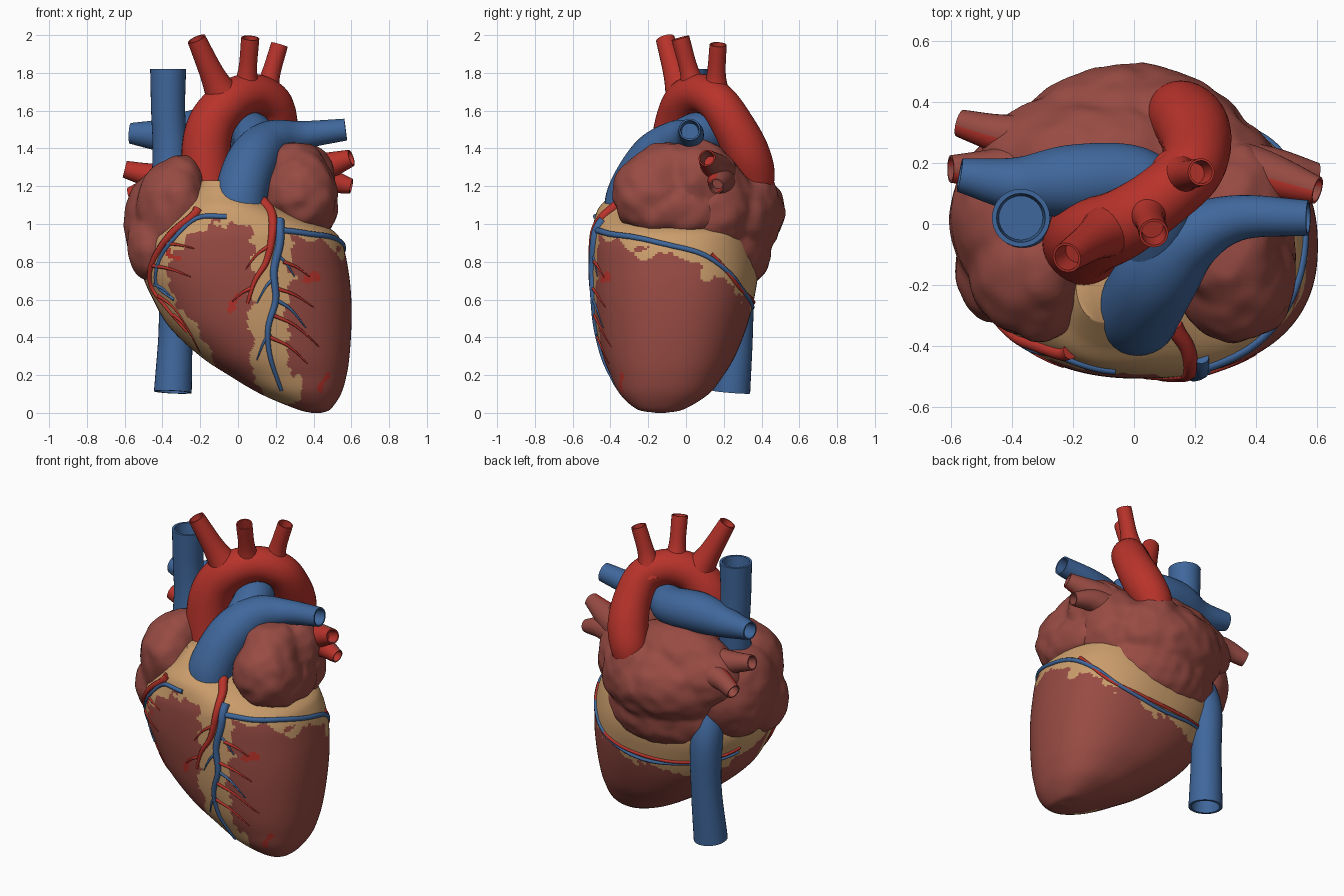
import bpy, bmesh, math
from mathutils import Vector, Matrix, noise
from mathutils.bvhtree import BVHTree

cube = bpy.data.objects.get("Cube")
if cube:
    bpy.data.objects.remove(cube)


def material(name, r, g, b):
    m = bpy.data.materials.new(name)
    m.use_nodes = True
    m.diffuse_color = (r, g, b, 1)
    m.node_tree.nodes["Principled BSDF"].inputs["Base Color"].default_value = (r, g, b, 1)
    return m


MUSCLE = material("muscle", .31, .07, .056)
RED = material("artery_red", .48, .033, .024)
BLUE = material("vein_blue", .05, .135, .33)
FAT = material("fat_tan", .6, .34, .15)


def spline(points, steps):
    """Smooth curve through points of any dimension."""
    p = [Vector(q) for q in points]
    p = [2 * p[0] - p[1]] + p + [2 * p[-1] - p[-2]]
    out = []
    for a, b, c, d in zip(p, p[1:], p[2:], p[3:]):
        for k in range(steps):
            t = k / steps
            out.append((2 * b + (c - a) * t + (2 * a - 5 * b + 4 * c - d) * t ** 2
                        + (3 * b - a - 3 * c + d) * t ** 3) / 2)
    return out + [p[-2]]


def finish(name, bm, *mats):
    bmesh.ops.recalc_face_normals(bm, faces=bm.faces)
    mesh = bpy.data.meshes.new(name)
    bm.to_mesh(mesh)
    bm.free()
    for m in mats:
        mesh.materials.append(m)
    obj = bpy.data.objects.new(name, mesh)
    bpy.context.collection.objects.link(obj)
    bpy.ops.object.select_all(action='DESELECT')
    obj.select_set(True)
    bpy.context.view_layer.objects.active = obj
    bpy.ops.object.shade_smooth_by_angle(angle=math.radians(50))
    return obj


def loft(rings):
    """Skin a stack of equal rings and cap both ends."""
    bm = bmesh.new()
    rows = [[bm.verts.new(c) for c in ring] for ring in rings]
    n = len(rows[0])
    for a, b in zip(rows, rows[1:]):
        for i in range(n):
            j = (i + 1) % n
            bm.faces.new((a[i], a[j], b[j], b[i]))
    bm.faces.new(rows[0])
    bm.faces.new(rows[-1])
    return bm


def tube(name, path, mat, sides=24, mouth=True, steps=8, front_mat=None):
    """Round vessel along (x, y, z, radius) points, with a hollow mouth at its end."""
    pts = spline(path, steps)
    pos = [Vector(p[:3]) for p in pts]
    stations, u = [], None
    for i, p in enumerate(pos):
        t = (pos[min(i + 1, len(pos) - 1)] - pos[max(i - 1, 0)]).normalized()
        u = t.orthogonal() if u is None else u - t * u.dot(t)
        u = u.normalized()
        stations.append((p, u, t.cross(u), pts[i][3]))
    if mouth:
        p, u, v, r = stations[-1]
        stations += [(p, u, v, r * .84), (p - t * .08, u, v, r * .76)]
    turn = [math.tau * k / sides for k in range(sides)]
    bm = loft([[p + r * (u * math.cos(a) + v * math.sin(a)) for a in turn]
               for p, u, v, r in stations])
    mats = [mat]
    if front_mat:
        mats.append(front_mat)
        bmesh.ops.recalc_face_normals(bm, faces=bm.faces)
        for f in bm.faces:
            f.material_index = int(f.normal.y < -.15)
    return finish(name, bm, *mats)


def blob(name, ellipsoids, mat, lump):
    """Lumpy chamber fused from ellipsoids (x, y, z, rx, ry, rz)."""
    bm = bmesh.new()
    for x, y, z, rx, ry, rz in ellipsoids:
        place = Matrix.Translation((x, y, z)) @ Matrix.Diagonal((rx, ry, rz, 1))
        made = bmesh.ops.create_icosphere(bm, subdivisions=5, radius=1, matrix=place)
        for v in made["verts"]:
            out = (v.co - Vector((x, y, z))).normalized()
            v.co += out * lump * (noise.noise(v.co * 14) + .8 * noise.noise(v.co * 6))
    obj = finish(name, bm, mat)
    remesh = obj.modifiers.new("fuse", 'REMESH')
    remesh.mode = 'VOXEL'
    remesh.voxel_size = .016
    remesh.use_smooth_shade = True
    soften = obj.modifiers.new("soften", 'SMOOTH')
    soften.iterations = 6
    return obj


# Ventricles: stacked rings given as z, left, right, front, back
LEVELS = [(0, .39, .44, -.16, -.11), (.02, .31, .49, -.26, -.01), (.1, .12, .545, -.35, .12),
          (.2, -.05, .575, -.4, .2), (.3, -.2, .59, -.44, .26), (.45, -.36, .6, -.475, .32),
          (.6, -.45, .6, -.495, .36), (.75, -.51, .585, -.505, .38), (.9, -.5, .55, -.505, .36),
          (.98, -.45, .48, -.495, .33), (1.08, -.33, .25, -.465, .2), (1.15, -.25, .12, -.4, .08),
          (1.23, -.19, 0, -.32, -.05)]


def squircle(level, n=200):
    z, x0, x1, y0, y1 = level
    ring = []
    for k in range(n):
        c, s = math.cos(math.tau * k / n), math.sin(math.tau * k / n)
        m = (abs(c) ** 2.3 + abs(s) ** 2.3) ** (-1 / 2.3)
        ring.append(((x0 + x1) / 2 + m * c * (x1 - x0) / 2, (y0 + y1) / 2 + m * s * (y1 - y0) / 2, z))
    return ring


def strip_distance(p, line):
    best = 9
    for a, b in zip(line, line[1:]):
        a, b = Vector(a), Vector(b)
        t = max(0, min(1, (p - a).dot(b - a) / (b - a).length_squared))
        best = min(best, (p - a - (b - a) * t).length)
    return best


MID_GROOVE = [(.17, 1.1), (.19, .8), (.17, .5), (.16, .3), (.23, .14)]
SIDE_GROOVE = [(-.2, 1.08), (-.4, .86), (-.45, .65), (-.36, .5), (-.2, .32)]
RED_PATCHES = [[(-.05, .54), (0, .62)], [(.43, .13), (.47, .19)], [(.35, .68), (.4, .72)],
               [(-.36, .84), (-.32, .82)]]


def surface_colour(c):
    """0 muscle, 1 fat, 2 red patch."""
    ragged = .05 * noise.noise(c * 9) + .04 * noise.noise(c * 20)
    crown = c.z - (.71 + .2 * c.x - .6 * c.y + .7 * c.x * min(c.y, 0))
    flat = Vector((c.x, c.z))
    if crown > ragged * 1.3:
        return 1
    if c.y > -.15:
        return 0
    if min(strip_distance(flat, p) for p in RED_PATCHES) < .016 + ragged * .5:
        return 2
    return int(strip_distance(flat, MID_GROOVE) < .1 + ragged
               or strip_distance(flat, SIDE_GROOVE) < .07 + ragged)


bm = loft([squircle(level) for level in spline(LEVELS, 14)])
for f in bm.faces:
    f.material_index = surface_colour(f.calc_center_median())
surface = BVHTree.FromBMesh(bm)
finish("ventricles", bm, MUSCLE, FAT, RED)

# Atria
blob("right_atrium", [(-.38, .02, 1, .225, .28, .3), (-.35, -.15, 1.08, .19, .22, .26),
                      (-.46, -.14, .88, .13, .18, .18), (-.3, -.13, 1.23, .12, .16, .14),
                      (-.31, -.24, 1.11, .13, .15, .18)], MUSCLE, .011)
blob("left_atrium", [(-.01, .23, 1.06, .4, .29, .27), (0, .21, .87, .37, .24, .23),
                     (-.25, .2, 1.14, .26, .21, .2), (.27, .14, 1.1, .21, .22, .26),
                     (-.08, .2, 1.22, .36, .2, .19), (.12, .36, 1.12, .14, .13, .2)], MUSCLE, .014)
blob("left_auricle", [(.33, -.18, 1.16, .2, .21, .21), (.32, .06, 1.23, .19, .21, .215),
                      (.39, -.07, 1.07, .14, .26, .14), (.31, -.1, 1.3, .16, .18, .135)], MUSCLE, .016)

# Aorta and its three arch branches
tube("aorta", [(-.15, -.08, 1.05, .13), (-.17, -.06, 1.35, .13), (-.14, -.04, 1.53, .125),
               (-.04, 0, 1.65, .115), (.08, .08, 1.69, .105), (.18, .17, 1.64, .105),
               (.205, .25, 1.52, .112), (.19, .32, 1.38, .12), (.15, .36, 1.25, .11),
               (.12, .35, 1.1, .08)], RED, 32, mouth=False)
for name, path in {
    "right_arch_branch": [(-.05, 0, 1.62, .11), (-.13, -.05, 1.78, .068), (-.22, -.11, 1.98, .05)],
    "middle_arch_branch": [(.04, .06, 1.66, .1), (.05, .02, 1.8, .052), (.065, -.03, 1.985, .048)],
    "left_arch_branch": [(.14, .16, 1.65, .09), (.17, .16, 1.78, .052), (.22, .17, 1.95, .045)],
}.items():
    tube(name, path, RED)

# Great veins and pulmonary trunk
for name, path in {
    "upper_vena_cava": [(-.36, 0, 1.15, .1), (-.36, .02, 1.4, .092), (-.37, .02, 1.6, .09),
                        (-.37, .02, 1.82, .095)],
    "lower_vena_cava": [(-.34, .2, .95, .08), (-.33, .26, .75, .095), (-.33, .265, .45, .09),
                        (-.345, .24, .11, .1)],
    "left_pulmonary_artery": [(.01, -.29, 1.0, .145), (.015, -.28, 1.15, .14), (.08, -.17, 1.34, .135),
                              (.18, -.05, 1.44, .11), (.34, .02, 1.47, .075), (.57, .02, 1.5, .058)],
    "right_pulmonary_artery": [(.08, -.12, 1.38, .1), (.08, .04, 1.47, .115), (0, .14, 1.48, .115),
                               (-.2, .14, 1.49, .12), (-.38, .13, 1.47, .09), (-.57, .16, 1.48, .055)],
}.items():
    tube(name, path, BLUE, 32)

# Pulmonary veins, redder on their front halves
for name, path in {
    "left_upper_vein": [(.25, .17, 1.24, .13), (.42, .16, 1.29, .085), (.6, .11, 1.35, .045)],
    "left_lower_vein": [(.25, .17, 1.18, .12), (.44, .18, 1.23, .075), (.6, .16, 1.2, .04)],
    "right_upper_vein": [(-.22, .18, 1.2, .12), (-.44, .18, 1.25, .07), (-.6, .18, 1.29, .045)],
    "right_lower_vein": [(-.22, .25, 1.12, .13), (-.42, .29, 1.19, .07), (-.57, .33, 1.15, .045)],
}.items():
    tube(name, path, MUSCLE, front_mat=RED)


def coronary(name, points, mat, r0, r1):
    """Thin vessel laid on the ventricles: (x, z) seen from the front, or nearest to (x, y, z)."""
    line, path = spline(points, 6), []
    for i, q in enumerate(line):
        hit = None
        if len(q) == 2:
            hit = surface.ray_cast(Vector((q[0], -2, q[1])), Vector((0, 1, 0)))[0]
        if hit is None:
            hit = surface.find_nearest(q if len(q) == 3 else Vector((q[0], -.2, q[1])))[0]
        r = r0 + (r1 - r0) * i / (len(line) - 1)
        path.append((*hit, r))
    tube(name, path, mat, 8, mouth=False, steps=1)


# Coronary vessels
coronary("front_vein", [(.22, 1.02), (.22, .9), (.19, .75), (.2, .6), (.16, .45), (.17, .3), (.23, .12)],
         BLUE, .026, .01)
coronary("front_artery", [(.13, 1.12), (.18, 1.05), (.18, .93), (.15, .8), (.09, .7), (.05, .58)],
         RED, .03, .008)
coronary("right_artery", [(-.21, 1.08), (-.24, 1.04), (-.36, .94), (-.45, .8), (-.46, .68), (-.38, .56), (-.27, .43)],
         RED, .026, .009)
coronary("right_vein", [(-.06, 1.04), (-.22, 1.03), (-.35, .91), (-.42, .8), (-.43, .68), (-.34, .6)],
         BLUE, .014, .009)
coronary("crown_vein", [(.24, -.48, .97), (.4, -.4, .95), (.52, -.28, .94), (.58, -.1, .9), (.56, .1, .84),
                        (.5, .25, .74), (.38, .34, .63), (.1, .38, .55), (-.2, .33, .57), (-.45, .1, .64)],
         BLUE, .017, .01)
coronary("back_artery", [(.56, .15, .85), (.45, .3, .67), (.25, .36, .6), (0, .36, .58), (-.25, .28, .6),
                         (-.45, .1, .68)], RED, .012, .01)

# Side twigs: start and reach on the front
TWIGS = {BLUE: [(.2, .84, .1, -.12), (.2, .6, .16, -.15), (.17, .42, -.07, -.14), (.2, .72, -.1, -.14),
                (-.44, .68, .1, -.08)],
         RED: [(.2, .66, .2, -.1), (.18, .52, .25, -.17), (.17, .4, .2, -.14), (.16, .88, -.12, -.12),
               (.24, .8, .14, -.08), (-.4, .9, .17, -.03), (-.45, .78, .2, -.06), (-.42, .62, .16, -.18),
               (.07, .66, -.1, -.07), (-.34, .52, .14, -.2)]}
for mat, twigs in TWIGS.items():
    for x, z, dx, dz in twigs:
        coronary("coronary_twig", [(x, z), (x + dx * .5, z + dz * .35), (x + dx, z + dz)], mat, .011, .003)
